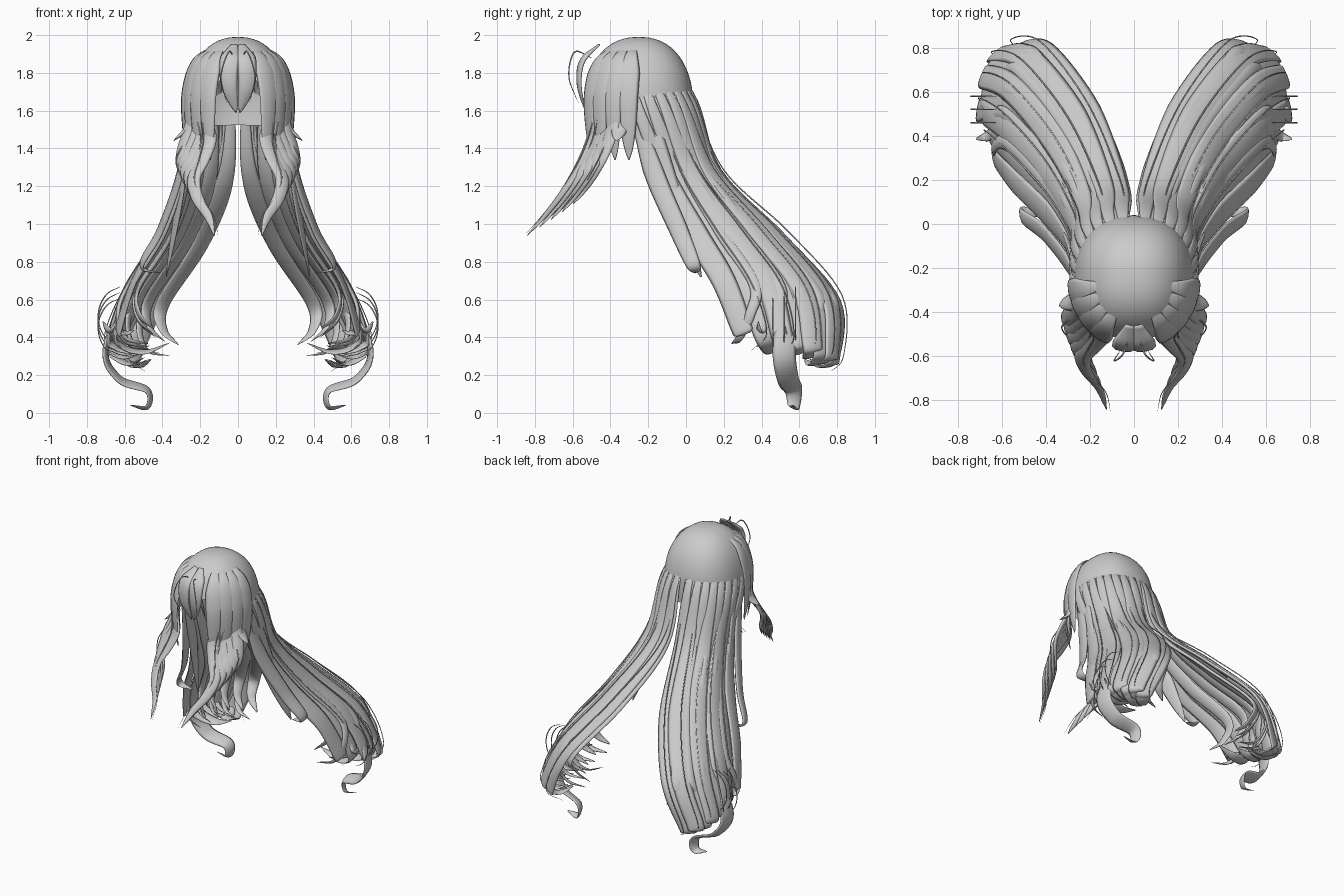
import bpy, bmesh, math, random
from mathutils import Vector

random.seed(4)
if "Cube" in bpy.data.objects:
    bpy.data.objects.remove(bpy.data.objects["Cube"])

grey = (0.6, 0.6, 0.6, 1)
hair = bpy.data.materials.new("hair_grey")
hair.use_nodes = True
hair.diffuse_color = grey
hair.node_tree.nodes["Principled BSDF"].inputs["Base Color"].default_value = grey


def finish(name, bm, mirror=True):
    """Turn a bmesh into a smooth object, mirrored across x."""
    bmesh.ops.recalc_face_normals(bm, faces=bm.faces)
    mesh = bpy.data.meshes.new(name)
    bm.to_mesh(mesh)
    bm.free()
    mesh.materials.append(hair)
    for polygon in mesh.polygons:
        polygon.use_smooth = True
    part = bpy.data.objects.new(name, mesh)
    bpy.context.collection.objects.link(part)
    if mirror:
        modifier = part.modifiers.new("mirror", 'MIRROR')
        modifier.use_mirror_merge = False


def smooth(points, steps):
    """Catmull-Rom curve through the points."""
    points = [Vector(p) for p in points]
    padded = [2 * points[0] - points[1]] + points + [2 * points[-1] - points[-2]]
    curve = []
    for a, b, c, d in zip(padded, padded[1:], padded[2:], padded[3:]):
        for k in range(steps):
            u = k / steps
            curve.append(b + (c - a) * u / 2 + (a - 2.5 * b + 2 * c - d / 2) * u ** 2
                         + (1.5 * (b - c) + (d - a) / 2) * u ** 3)
    return curve + [points[-1]]


def strand(name, points, width, thick, outs, sides=8, steps=8, root=0.35):
    """Tapered lens-shaped lock; outs gives the outward direction at the leading points."""
    path = smooth(points, steps)
    last = len(path) - 1
    bm = bmesh.new()
    rings, normal = [], Vector(outs[0])
    for j, p in enumerate(path):
        along = (path[min(j + 1, last)] - path[max(j - 1, 0)]).normalized()
        i, f = divmod(j / steps, 1)
        if i + 1 < len(outs):
            normal = outs[int(i)].lerp(outs[int(i) + 1], f)
        normal = (normal - along * normal.dot(along)).normalized()
        side = along.cross(normal)
        u = j / last
        taper = min(1, root + 2.5 * u) * max(0.02, 1 - u ** 3) ** 0.7
        angles = [math.tau * s / sides for s in range(sides)]
        rings.append([bm.verts.new(p + taper * (side * width * math.cos(a) + normal * thick * math.sin(a)))
                      for a in angles])
    for ring, following in zip(rings, rings[1:]):
        for s in range(sides):
            e = (s + 1) % sides
            bm.faces.new((ring[s], ring[e], following[e], following[s]))
    bm.faces.new(rings[0])
    bm.faces.new(rings[-1])
    finish(name, bm)


# Scalp cap: rounded superellipsoid, open at the face and nape
POWER = 2.3
CENTRE = Vector((0, -0.25, 1.6))
RADII = (0.272, 0.29, 0.39)
bm = bmesh.new()
bmesh.ops.create_uvsphere(bm, u_segments=48, v_segments=32, radius=1)
for v in bm.verts:
    k = sum(abs(c) ** POWER for c in v.co) ** (-1 / POWER)
    v.co = CENTRE + Vector([c * r * k for c, r in zip(v.co, RADII)])
removed = []
for face in bm.faces:
    c = face.calc_center_median()
    in_face_opening = c.y < -0.36 and c.z < 1.8 - 0.6 * abs(c.x)
    if c.z < 1.53 or in_face_opening:
        removed.append(face)
bmesh.ops.delete(bm, geom=removed, context='FACES')
finish("scalp_cap", bm, False)

# Guide edges of the parted back hair, from crown to tips
INNER = [(0.02, -0.25, 1.96), (0.025, 0.035, 1.7), (0.05, 0.18, 1.28),
         (0.19, 0.52, 0.93), (0.4, 0.8, 0.6), (0.54, 0.8, 0.3)]
OUTER = [(0.06, -0.3, 1.96), (0.27, -0.28, 1.66), (0.28, -0.13, 1.28),
         (0.37, 0.02, 0.97), (0.53, 0.18, 0.7), (0.61, 0.28, 0.45)]
BULGE = Vector((0.07, 0.07, 0))
LEVELS = len(INNER)
TIP = LEVELS - 1


def guide(t, s):
    """Point on the back hair: t runs from the parting to the side, s from crown to tip."""
    swell = 4 * t * (1 - t) * (0.9 + 0.1 * s if s else 0)
    return Vector(INNER[s]).lerp(Vector(OUTER[s]), t) + BULGE * swell


def outward(t, s):
    across = guide(t + 0.05, s) - guide(t - 0.05, s)
    along = guide(t, min(s + 1, TIP)) - guide(t, max(s - 1, 0))
    return across.cross(along).normalized()


def draped(t, first, end, lift):
    """Points following the back hair, rising to a height above it, with their outward directions."""
    outs = [outward(t, s) for s in range(first, end)]
    rise = [lift * min(1, max(0, s - 1) / 2) for s in range(first, end)]
    return [guide(t, s) + o * r for s, o, r in zip(range(first, end), outs, rise)], outs


# Continuous sheet under the locks
bm = bmesh.new()
columns = [[bm.verts.new(p) for p in smooth([guide(i / 20, s) for s in range(TIP)], 6)[:22 - i % 2]]
           for i in range(21)]
for a, b in zip(columns, columns[1:]):
    for j in range(min(len(a), len(b)) - 1):
        bm.faces.new((a[j], a[j + 1], b[j + 1], b[j]))
finish("back_hair_sheet", bm)

# Broad back locks with sweeping tips
COUNT = 8
for i in range(COUNT):
    points, outs = draped(0.05 + 0.93 * i / (COUNT - 1), 0, LEVELS, 0.014 * (i % 2))
    tip = points[-1]
    down = (tip - points[-2]).normalized()
    bend = outs[-1] * -1 + Vector((-0.4, 0, 0))
    size = 0.3 if i == COUNT - 1 else random.uniform(0.6, 1.1)
    for reach, curl in ((0.07, 0.05), (0.07, 0.13), (0, 0.2)):
        points.append(tip + (down * reach + bend * curl) * size)
    strand(f"back_lock_{i + 1}", points, 0.07, 0.014, outs, root=0.05)

# Outward flicks, raised locks, inner hanging locks and loose hairs
for i in range(5):
    points, outs = draped(0.12 + 0.17 * i, 1, TIP, 0.016)
    points += [points[-1] + Vector((0.06, -0.02, -0.16)), points[-1] + Vector((0.02, -0.08, -0.29)),
               points[-1] + Vector((-0.1, -0.12, -0.32))]
    strand(f"raised_lock_{i + 1}", points, 0.035, 0.013, outs, root=0.02)
    points, outs = draped(0.02 + 0.2 * i, 1, TIP, -0.04)
    points += [points[-1] + Vector((0, -0.04, -0.14)), points[-1] + Vector((-0.08, -0.09, -0.22))]
    strand(f"inner_lock_{i + 1}", points, 0.05, 0.014, outs)
    points, outs = draped(0.02 + 0.2 * i, 1, LEVELS, random.uniform(0.02, 0.045))
    points.append(points[-1] + Vector((-0.08, -0.08, -0.1)))
    strand(f"loose_hair_{i + 1}", points, 0.004, 0.004, outs, sides=5)
for i in range(2):
    points, outs = draped(0.5 + 0.2 * i, 2, TIP, 0.01)
    points += [points[-1] + Vector((0.05, -0.02, -0.16)), points[-1] + Vector((0.1, -0.05, -0.24)),
               points[-1] + Vector((0.14, -0.06, -0.19))]
    strand(f"outward_flick_{i + 1}", points, 0.04, 0.013, outs)

# Lowest lock ending in a ringlet
points, outs = draped(0.55, 1, TIP, 0)
points += [(0.7, 0.52, 0.34), (0.63, 0.54, 0.18), (0.48, 0.57, 0.12), (0.48, 0.57, 0.03), (0.57, 0.57, 0.04)]
strand("ringlet_lock", points, 0.07, 0.014, outs)

# Fringe locks sweeping down over the cap
for i in range(4):
    angle = 0.58 + 0.27 * i
    out = Vector((math.sin(angle), -math.cos(angle), 0.2))
    points = [(0.28 * r * out.x, CENTRE.y + 0.3 * r * out.y, z)
              for r, z in ((0.42, 1.95), (0.83, 1.87), (1.03, 1.7), (1.03, 1.5), (0.96, 1.34))]
    strand(f"fringe_lock_{i + 1}", points, 0.06, 0.012, [out], root=0.1)

# Wavy locks in front of the shoulders, each with a fine hair beside it
for i in range(5):
    length = 1 - 0.06 * i
    points = []
    for k in range(8):
        u = k / 7 * length
        wave = 0.055 * math.sin(8 * u + 3 + 0.45 * i) * min(1, 2 * u)
        spread = 0.025 * i
        points.append(Vector((0.18 + 0.02 * i + wave, spread - 0.47 - 0.37 * u ** 1.8, 1.64 - 0.7 * u)))
    out = Vector((0.4 + 0.2 * i, -1, -0.2))
    strand(f"front_lock_{i + 1}", points, 0.045, 0.015, [out])
    beside = [p + Vector((0.03 * math.sin(0.8 * k + i), -0.015, 0)) for k, p in enumerate(points)]
    strand(f"front_hair_{i + 1}", beside, 0.004, 0.004, [out], sides=5)

# Single locks: centre fringe, temple flick and the two side locks
SINGLES = {
    "fringe_centre": (0.055, (0.2, -1, 0.1), [(0.02, -0.46, 1.95), (0.045, -0.55, 1.86),
                                             (0.045, -0.565, 1.73), (0.01, -0.53, 1.59)]),
    "temple_flick": (0.05, (1, -0.1, 0.2), [(0.26, -0.34, 1.7), (0.27, -0.35, 1.52), (0.34, -0.37, 1.44)]),
    "side_curl": (0.055, (1, -0.2, 0.1), [(0.25, -0.3, 1.72), (0.3, -0.18, 1.3), (0.41, -0.04, 0.97),
                                         (0.51, 0.04, 0.78), (0.41, 0.05, 0.74)]),
    "side_tail": (0.07, (1, -0.3, 0.2), [(0.25, -0.26, 1.7), (0.3, -0.1, 1.2), (0.38, 0.08, 0.72)]),
    "fringe_wisp": (0.004, (0, 0, 1), [(0.02, -0.5, 1.88), (0.05, -0.59, 1.91),
                                      (0.09, -0.62, 1.78), (0.06, -0.57, 1.64)]),
}
for name, (width, out, points) in SINGLES.items():
    strand(name, points, width, min(width, 0.015), [Vector(out)])

# Fine looping hairs around the tips
for i in range(3):
    arc = [1.4 - 0.55 * k for k in range(6)]
    points = [(0.6 + 0.14 * math.cos(a), 0.46 + 0.06 * i, 0.45 + 0.03 * i + 0.16 * math.sin(a)) for a in arc]
    strand(f"tip_wisp_{i + 1}", points, 0.004, 0.004, [Vector((0, 1, 0))], sides=5)
